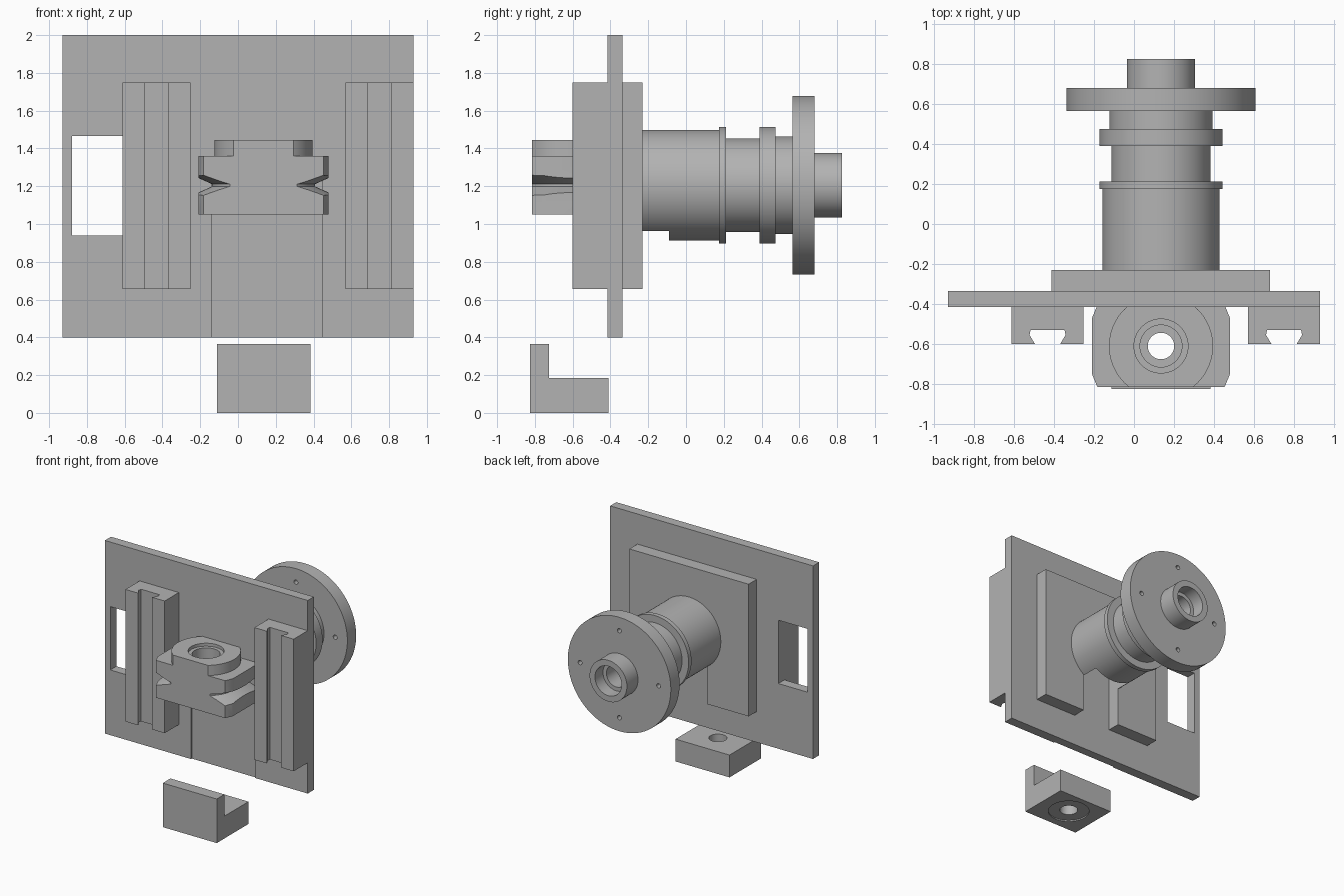
import bpy
import bmesh
import math
from mathutils import Vector

cube = bpy.data.objects.get("Cube")
if cube:
    bpy.data.objects.remove(cube, do_unlink=True)

GREY = (0.45, 0.45, 0.45, 1)
metal = bpy.data.materials.new("machined grey")
metal.diffuse_color = GREY
metal.use_nodes = True
metal.node_tree.nodes["Principled BSDF"].inputs["Base Color"].default_value = GREY

AX = 0.135       # x of the shaft and clamp centreline
SHAFT_Z = 1.205  # height of the shaft axis
CLAMP_Y = -0.61  # y of the vertical bores


def finish(name, bm, loc=(0, 0, 0)):
    bmesh.ops.recalc_face_normals(bm, faces=bm.faces)
    mesh = bpy.data.meshes.new(name)
    bm.to_mesh(mesh)
    bm.free()
    mesh.materials.append(metal)
    obj = bpy.data.objects.new(name, mesh)
    obj.location = loc
    bpy.context.collection.objects.link(obj)
    return obj


def prism(name, outline, start, end, axis="Z"):
    """Extrude an outline: (x, y) along z, or (y, z) along x."""
    bm = bmesh.new()
    place = (lambda a, b, h: (a, b, h)) if axis == "Z" else (lambda a, b, h: (h, a, b))
    face = bm.faces.new([bm.verts.new(place(a, b, start)) for a, b in outline])
    moved = bmesh.ops.extrude_face_region(bm, geom=[face])["geom"]
    verts = [g for g in moved if isinstance(g, bmesh.types.BMVert)]
    bmesh.ops.translate(bm, verts=verts, vec=Vector(place(0, 0, end - start)))
    return finish(name, bm)


def box(name, x, y, z):
    return prism(name, [(x[0], y[0]), (x[1], y[0]), (x[1], y[1]), (x[0], y[1])], *z)


def lathe(name, profile, loc, axis="Z", steps=72):
    """Spin a closed (radius, height) profile about the given axis."""
    bm = bmesh.new()
    pts = [bm.verts.new((r, h, 0) if axis == "Y" else (r, 0, h)) for r, h in profile]
    edges = [bm.edges.new((p, pts[i - 1])) for i, p in enumerate(pts)]
    spin_axis = (0, 1, 0) if axis == "Y" else (0, 0, 1)
    bmesh.ops.spin(bm, geom=pts + edges, cent=(0, 0, 0), axis=spin_axis,
                   angle=math.tau, steps=steps)
    bmesh.ops.remove_doubles(bm, verts=bm.verts, dist=0.0001)
    loose = [e for e in bm.edges if not e.link_faces]
    bmesh.ops.delete(bm, geom=loose, context="EDGES")
    return finish(name, bm, loc)


def rod(name, radius, low, high, loc, axis="Z", steps=48):
    return lathe(name, [(0, low), (radius, low), (radius, high), (0, high)], loc, axis, steps)


def boolean(obj, others, operation="DIFFERENCE"):
    for other in others:
        mod = obj.modifiers.new("cut", "BOOLEAN")
        mod.operation, mod.solver, mod.object = operation, "EXACT", other
    graph = bpy.context.evaluated_depsgraph_get()
    mesh = bpy.data.meshes.new_from_object(obj.evaluated_get(graph))
    obj.modifiers.clear()
    obj.data = mesh
    for other in others:
        bpy.data.objects.remove(other, do_unlink=True)


# Main plate with a window and a shallow channel in front
plate = box("main_plate", (-0.93, 0.93), (-0.415, -0.335), (0.4, 2))
boolean(plate, [
    box("window_cut", (-0.88, -0.612), (-0.6, 0), (0.94, 1.465)),
    box("channel_cut", (-0.14, 0.445), (-0.6, -0.405), (0.2, 1.3)),
])

# Rear mounting plate, slotted below the shaft
mount = box("mounting_plate", (-0.413, 0.68), (-0.335, -0.23), (0.655, 1.75))
boolean(mount, [box("mount_slot_cut", (AX - 0.17, AX + 0.17), (-0.5, 0), (0.5, SHAFT_Z))])

# Pair of undercut guide rails
half = [(0.18, -0.415), (0.18, -0.6), (0.063, -0.6), (0.09, -0.555), (0.085, -0.53)]
for name, cx in (("right_rail", -0.432), ("left_rail", 0.75)):
    outline = [(cx + x, y) for x, y in half] + [(cx - x, y) for x, y in reversed(half)]
    prism(name, outline, 0.655, 1.75)

# Hollow stepped shaft: collars, flange and hub
shaft = lathe("stepped_shaft", [
    (0.09, -0.23), (0.293, -0.23), (0.293, 0.175), (0.308, 0.175), (0.308, 0.213),
    (0.248, 0.213), (0.248, 0.39), (0.308, 0.39), (0.308, 0.475), (0.258, 0.475),
    (0.258, 0.565), (0.472, 0.565), (0.472, 0.68), (0.171, 0.68), (0.171, 0.825),
    (0.122, 0.825), (0.122, 0.72), (0.09, 0.72)], (AX, 0, SHAFT_Z), "Y", 96)
cuts = [box("shaft_slot_cut", (AX - 0.165, AX + 0.165), (-0.4, -0.09), (0.8, SHAFT_Z - 0.06))]
for k in range(4):
    a = k * math.pi / 2
    centre = (AX + 0.36 * math.cos(a), 0, SHAFT_Z + 0.36 * math.sin(a))
    cuts.append(rod("bolt_hole_cut", 0.018, 0.5, 0.8, centre, "Y", 20))
boolean(shaft, cuts)

# Clamp block with chamfered corners, round boss, belt groove and stepped bore
corner = [(0.318, -0.205), (0.345, -0.14), (0.345, 0.14), (0.318, 0.205)]
outline = [(AX + x, CLAMP_Y + y) for x, y in corner]
outline += [(AX - x, CLAMP_Y + y) for x, y in reversed(corner)]
clamp = prism("clamp_block", outline, 1.05, 1.36)
boss = rod("boss", 0.26, 1.3, 1.445, (AX, CLAMP_Y, 0), steps=72)
boolean(boss, [box("boss_trim", (-1, 1), (CLAMP_Y - 0.205, CLAMP_Y + 0.205), (1, 2))], "INTERSECT")
boolean(clamp, [boss], "UNION")
boolean(clamp, [
    lathe("groove_cut", [(0.272, -0.006), (0.46, -0.09), (0.46, 0.09), (0.272, 0.006)],
          (AX, CLAMP_Y, SHAFT_Z)),
    lathe("bore_cut", [(0, 1), (0.066, 1), (0.066, 1.3), (0.105, 1.3), (0.105, 1.42),
                       (0.135, 1.42), (0.135, 1.5), (0, 1.5)], (AX, CLAMP_Y, 0)),
])

# Lower stepped block with a counterbored hole
lower = prism("lower_block", [(-0.825, 0), (-0.41, 0), (-0.41, 0.185), (-0.725, 0.185),
                              (-0.725, 0.365), (-0.825, 0.365)], -0.112, 0.383, "X")
boolean(lower, [lathe("lower_hole_cut", [
    (0, -0.1), (0.155, -0.1), (0.155, 0.01), (0.068, 0.01), (0.068, 0.3), (0, 0.3)],
    (AX, CLAMP_Y, 0))])

# Smooth the turned surfaces while keeping crisp edges
for obj in (shaft, clamp, lower):
    bpy.ops.object.select_all(action="DESELECT")
    obj.select_set(True)
    bpy.context.view_layer.objects.active = obj
    bpy.ops.object.shade_smooth_by_angle(angle=math.radians(30))
